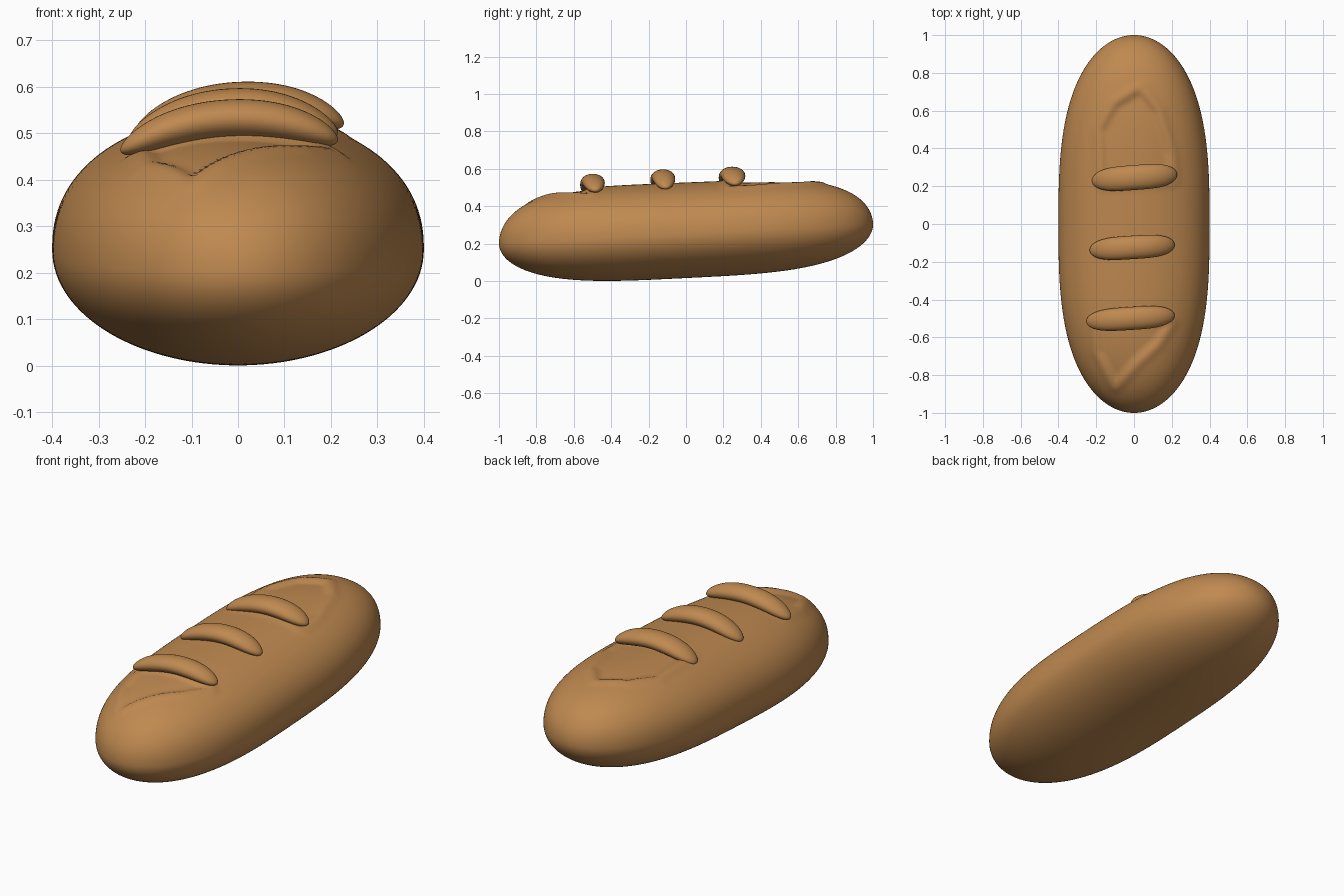
import bpy, bmesh, math
from mathutils import Vector

if "Cube" in bpy.data.objects:
    bpy.data.objects.remove(bpy.data.objects["Cube"])

crust = bpy.data.materials.new("golden brown crust")
crust.diffuse_color = (0.52, 0.25, 0.08, 1)
crust.use_nodes = True
crust.node_tree.nodes["Principled BSDF"].inputs["Base Color"].default_value = crust.diffuse_color


def smooth(a, b, v):
    t = min(1, max(0, (v - a) / (b - a)))
    return t * t * (3 - 2 * t)


def loft(name, rings, start, end):
    """Skin a list of closed rings and close both ends with a pole."""
    bm = bmesh.new()
    rows = [[bm.verts.new(p) for p in r] for r in rings]
    n = len(rows[0])
    for a, b in zip(rows, rows[1:]):
        for i in range(n):
            j = (i + 1) % n
            bm.faces.new((a[i], a[j], b[j], b[i]))
    for row, tip in ((rows[0], start), (rows[-1], end)):
        pole = bm.verts.new(tip)
        for i in range(n):
            bm.faces.new((row[i], row[(i + 1) % n], pole))
    bmesh.ops.recalc_face_normals(bm, faces=bm.faces)
    for f in bm.faces:
        f.smooth = True
    me = bpy.data.meshes.new(name)
    bm.to_mesh(me)
    bm.free()
    me.materials.append(crust)
    ob = bpy.data.objects.new(name, me)
    bpy.context.collection.objects.link(ob)
    return ob


# Outlines of the shallow pointed scores at both ends of the loaf
scores = [
    [(-0.16, 0.22), (-0.175, 0.50), (-0.10, 0.63), (0.03, 0.71), (0.12, 0.60), (0.19, 0.38), (0.20, 0.24)],
    [(-0.20, -0.52), (-0.185, -0.68), (-0.10, -0.85), (0.0, -0.74), (0.12, -0.63), (0.19, -0.52)],
]


def signed_distance(x, y, poly):
    """Distance to a polygon outline, positive inside."""
    best, inside = 9, False
    for (ax, ay), (bx, by) in zip(poly, poly[1:] + poly[:1]):
        dx, dy = bx - ax, by - ay
        t = min(1, max(0, ((x - ax) * dx + (y - ay) * dy) / (dx * dx + dy * dy)))
        best = min(best, math.hypot(x - ax - t * dx, y - ay - t * dy))
        if (ay > y) != (by > y) and x < ax + (y - ay) * dx / dy:
            inside = not inside
    return best if inside else -best


def score_offset(x, y):
    z = 0
    for poly in scores:
        d = signed_distance(x, y, poly)
        z += 0.007 * math.exp(-((d + 0.02) / 0.022) ** 2)   # raised lip
        z -= 0.013 * smooth(-0.005, 0.03, d)                # sunken floor
    return z


# Loaf body: superelliptic sections along y
STEPS, SIDES = 170, 128
rings = []
for k in range(1, STEPS):
    y = -math.cos(math.pi * k / STEPS)
    mid = 0.252 + 0.05 * y
    width = 0.40 * math.sqrt(1 - abs(y) ** 2.9)
    up = (0.275 - 0.01 * y) * math.sqrt(1 - abs(y) ** 4.5)
    down = 0.236 * math.sqrt(1 - abs(y) ** 3.5)
    ring = []
    for i in range(SIDES):
        a = 2 * math.pi * i / SIDES
        c, s = math.cos(a), math.sin(a)
        e = 0.92 if s > 0 else 1.0
        x = width * math.copysign(abs(c) ** e, c)
        z = mid + (up if s > 0 else down) * math.copysign(abs(s) ** e, s)
        if s > 0.2:
            z += score_offset(x, y)
        ring.append((x, y, z))
    rings.append(ring)
loft("loaf_body", rings, (0, -1, 0.202), (0, 1, 0.302))


# Crust rolls: arched rounded bars lying across the top
def crust_roll(name, left, right, top, ry):
    a, b = Vector(left), Vector(right)
    rz, n, m = 0.042, 48, 32
    rise = top - rz - (a.z + b.z) / 2
    out = []
    for k in range(1, n):
        u = -math.cos(math.pi * k / n)
        p = a.lerp(b, (u + 1) / 2)
        p.z += rise * (1 - u * u)
        r = (1 - abs(u) ** 3.5) ** 0.5
        out.append([(p.x, p.y + ry * r * math.cos(2 * math.pi * i / m),
                     p.z + rz * r * math.sin(2 * math.pi * i / m)) for i in range(m)])
    loft(name, out, a, b)


crust_roll("crust_roll_front", (-0.253, -0.515, 0.465), (0.215, -0.485, 0.487), 0.573, 0.061)
crust_roll("crust_roll_middle", (-0.235, -0.138, 0.487), (0.215, -0.11, 0.502), 0.597, 0.062)
crust_roll("crust_roll_back", (-0.222, 0.23, 0.503), (0.228, 0.262, 0.522), 0.611, 0.066)
